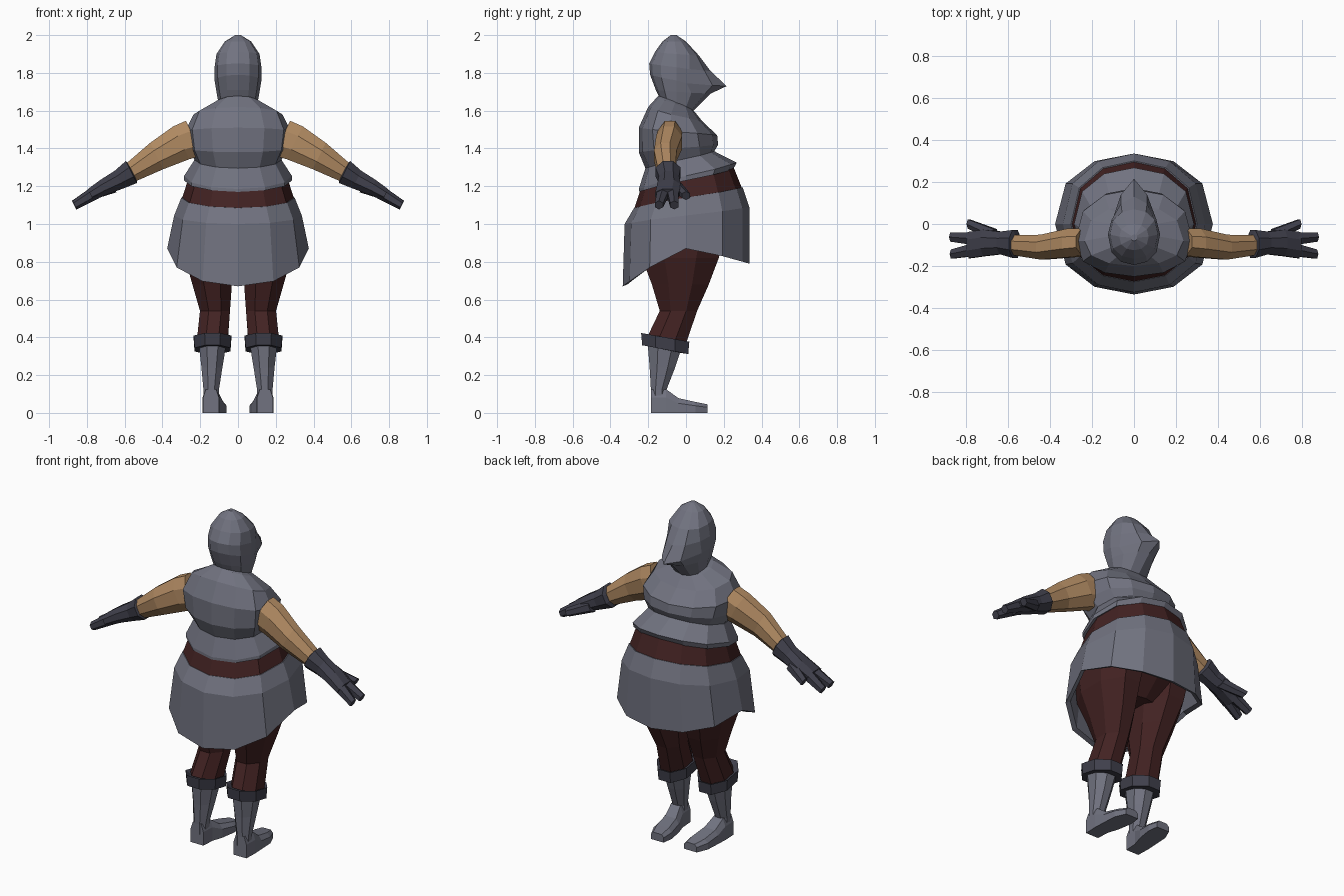
import bpy, bmesh
from math import sin, cos, tau
from mathutils import Vector

cube = bpy.data.objects.get("Cube")
if cube:
    bpy.data.objects.remove(cube)


def material(name, red, green, blue):
    colour = (red, green, blue, 1)
    result = bpy.data.materials.new(name)
    result.use_nodes = True
    result.diffuse_color = colour
    shader = result.node_tree.nodes["Principled BSDF"]
    shader.inputs["Base Color"].default_value = colour
    return result


steel = material("steel grey", red=.165, green=.17, blue=.215)
tan = material("tan sleeve", red=.43, green=.25, blue=.12)
dark = material("dark leather", red=.05, green=.05, blue=.07)
maroon = material("maroon cloth", red=.055, green=.016, blue=.016)


def loft(name, mat, rings, closed_end=True, mirror=False):
    """Skin a list of equal-sized point rings."""
    bm = bmesh.new()
    rows = [[bm.verts.new(point) for point in ring] for ring in rings]
    for lower, upper in zip(rows, rows[1:]):
        for i in range(len(lower)):
            bm.faces.new((lower[i - 1], lower[i], upper[i], upper[i - 1]))
    bm.faces.new(rows[0])
    if closed_end:
        bm.faces.new(rows[-1])
    bmesh.ops.recalc_face_normals(bm, faces=bm.faces[:])
    mesh = bpy.data.meshes.new(name)
    bm.to_mesh(mesh)
    bm.free()
    mesh.materials.append(mat)
    part = bpy.data.objects.new(name, mesh)
    bpy.context.collection.objects.link(part)
    if mirror:
        part.modifiers.new("Mirror", 'MIRROR')


def girth(z, width, front, back, lean=0, droop=0, mid=0, point=.8, sides=12):
    """Ring round the body: lean tips it forward, droop lowers both ends."""
    ring = []
    for i in range(sides):
        angle = tau * i / sides
        along = cos(angle)
        reach, power = (front, point) if along > 0 else (back, .8)
        ring.append((width * sin(angle),
                     mid + (reach - mid) * abs(along) ** power,
                     z + lean * along - droop * abs(along)))
    return ring


def oval(centre, across, along, sides=8):
    """Ring spanned by two half-axis vectors."""
    centre, across, along = Vector(centre), Vector(across), Vector(along)
    angles = [tau * (i + .5) / sides for i in range(sides)]
    return [centre + across * cos(a) + along * sin(a) for a in angles]


def arm_ring(x, y, z, wide, thick, sides=8):
    return oval((x, y, z), (0, wide, 0), (thick * .45, 0, thick * .9), sides)


def leg_ring(x, y, z, wide, deep, tilt=0):
    return oval((x, y, z), (wide, 0, 0), (0, deep, tilt))


def foot_ring(y, x, wide, high):
    """Flat-soled section with bevelled top edges."""
    right = [(x + wide, y, 0), (x + wide, y, high * .65), (x + wide * .65, y, high)]
    left = [(x + x - px, y, pz) for px, y, pz in reversed(right)]
    return right + left


# Hooded head with a beaked face
loft("hood", steel, [
    girth(z=1.62, lean=-.03, width=.1, front=.03, back=-.13, mid=-.05),
    girth(z=1.7, lean=-.01, width=.114, front=.13, back=-.16, mid=-.05, point=1.2),
    girth(z=1.76, lean=-.03, width=.124, front=.215, back=-.19, mid=-.05, point=2.3),
    girth(z=1.83, lean=-.02, width=.124, front=.13, back=-.195, mid=-.05, point=1.4),
    girth(z=1.9, lean=-.01, width=.114, front=.07, back=-.165, mid=-.05),
    girth(z=1.966, width=.07, front=0, back=-.125, mid=-.06),
    girth(z=2, width=.015, front=-.05, back=-.08, mid=-.065),
])

# Tunic with a flared peplum
loft("tunic", steel, [
    girth(z=1.25, lean=.06, width=.25, front=.23, back=-.22),
    girth(z=1.23, lean=.06, width=.285, front=.25, back=-.25),
    girth(z=1.255, lean=.07, width=.285, front=.268, back=-.25),
    girth(z=1.34, lean=.045, width=.23, front=.15, back=-.215, mid=-.03),
    girth(z=1.4, lean=.02, width=.265, front=.17, back=-.25, mid=-.06),
    girth(z=1.49, lean=-.02, width=.28, front=.165, back=-.25, mid=-.08),
    girth(z=1.58, lean=-.04, width=.235, front=.09, back=-.2, mid=-.08),
    girth(z=1.635, lean=-.04, width=.125, front=.045, back=-.15, mid=-.06),
    girth(z=1.65, lean=-.04, width=.09, front=.03, back=-.12, mid=-.05),
])

# Belt band
loft("belt", maroon, [
    girth(z=1.265, lean=.065, width=.255, front=.24, back=-.235),
    girth(z=1.13, lean=.05, width=.298, front=.3, back=-.275),
])

# Skirt, folded back inside at the hem
loft("skirt", steel, [
    girth(z=1.14, lean=.055, width=.3, front=.3, back=-.275),
    girth(z=1.045, lean=.045, width=.338, front=.335, back=-.325),
    girth(z=.87, lean=.06, droop=.14, width=.375, front=.335, back=-.335),
    girth(z=.88, lean=.06, droop=.14, width=.35, front=.31, back=-.31),
    girth(z=1, lean=.04, width=.31, front=.3, back=-.3),
], closed_end=False)

# Hips under the skirt
loft("hips", maroon, [
    girth(z=1.04, lean=.04, width=.3, front=.28, back=-.28),
    girth(z=.9, width=.27, front=.22, back=-.25),
    girth(z=.79, width=.12, front=.1, back=-.16),
], mirror=False)

# Trouser legs
loft("trouser_legs", maroon, [
    leg_ring(x=.155, y=-.02, z=.95, wide=.155, deep=.25),
    leg_ring(x=.155, y=-.03, z=.82, wide=.137, deep=.22),
    leg_ring(x=.137, y=-.03, z=.68, wide=.113, deep=.163),
    leg_ring(x=.122, y=-.04, z=.54, wide=.086, deep=.107),
    leg_ring(x=.135, y=-.1, z=.39, wide=.088, deep=.11, tilt=-.02),
], mirror=True)

# Boot cuffs
loft("boot_cuffs", dark, [
    leg_ring(x=.135, y=-.11, z=.385, wide=.085, deep=.11, tilt=-.02),
    leg_ring(x=.135, y=-.11, z=.4, wide=.108, deep=.138, tilt=-.025),
    leg_ring(x=.135, y=-.11, z=.335, wide=.103, deep=.132, tilt=-.025),
    leg_ring(x=.135, y=-.11, z=.335, wide=.075, deep=.095, tilt=-.02),
], mirror=True)

# Boot shafts
loft("boot_shafts", steel, [
    leg_ring(x=.135, y=-.11, z=.36, wide=.078, deep=.1),
    leg_ring(x=.138, y=-.125, z=.24, wide=.06, deep=.073),
    leg_ring(x=.142, y=-.145, z=.12, wide=.044, deep=.044),
    leg_ring(x=.142, y=-.145, z=.06, wide=.044, deep=.044),
], mirror=True)

# Feet
loft("feet", steel, [
    foot_ring(y=-.185, x=.143, wide=.042, high=.125),
    foot_ring(y=-.105, x=.142, wide=.046, high=.125),
    foot_ring(y=-.04, x=.13, wide=.055, high=.078),
    foot_ring(y=.05, x=.12, wide=.06, high=.058),
    foot_ring(y=.115, x=.11, wide=.042, high=.045),
], mirror=True)

# Sleeves
loft("sleeves", tan, [
    arm_ring(x=.23, y=-.085, z=1.455, wide=.07, thick=.11),
    arm_ring(x=.3, y=-.09, z=1.43, wide=.074, thick=.104),
    arm_ring(x=.43, y=-.11, z=1.36, wide=.064, thick=.084),
    arm_ring(x=.58, y=-.1, z=1.265, wide=.05, thick=.055),
], mirror=True)

# Gloves
loft("gloves", dark, [
    arm_ring(x=.555, y=-.095, z=1.275, wide=.05, thick=.05),
    arm_ring(x=.565, y=-.095, z=1.275, wide=.072, thick=.07),
    arm_ring(x=.63, y=-.09, z=1.235, wide=.058, thick=.056),
    arm_ring(x=.71, y=-.09, z=1.195, wide=.068, thick=.046),
    arm_ring(x=.78, y=-.1, z=1.155, wide=.068, thick=.036),
], mirror=True)


def finger(name, root, tip, radius=.036):
    tapered = radius * .7
    loft(name, dark, [arm_ring(*root, radius, radius, sides=6),
                      arm_ring(*tip, tapered, tapered, sides=6)], mirror=True)


# Fingers and thumbs
finger("front_fingers", root=(.75, -.07, 1.17), tip=(.868, -.062, 1.1))
finger("rear_fingers", root=(.75, -.12, 1.17), tip=(.865, -.143, 1.1))
finger("thumbs", root=(.66, -.055, 1.2), tip=(.785, 0, 1.15))
